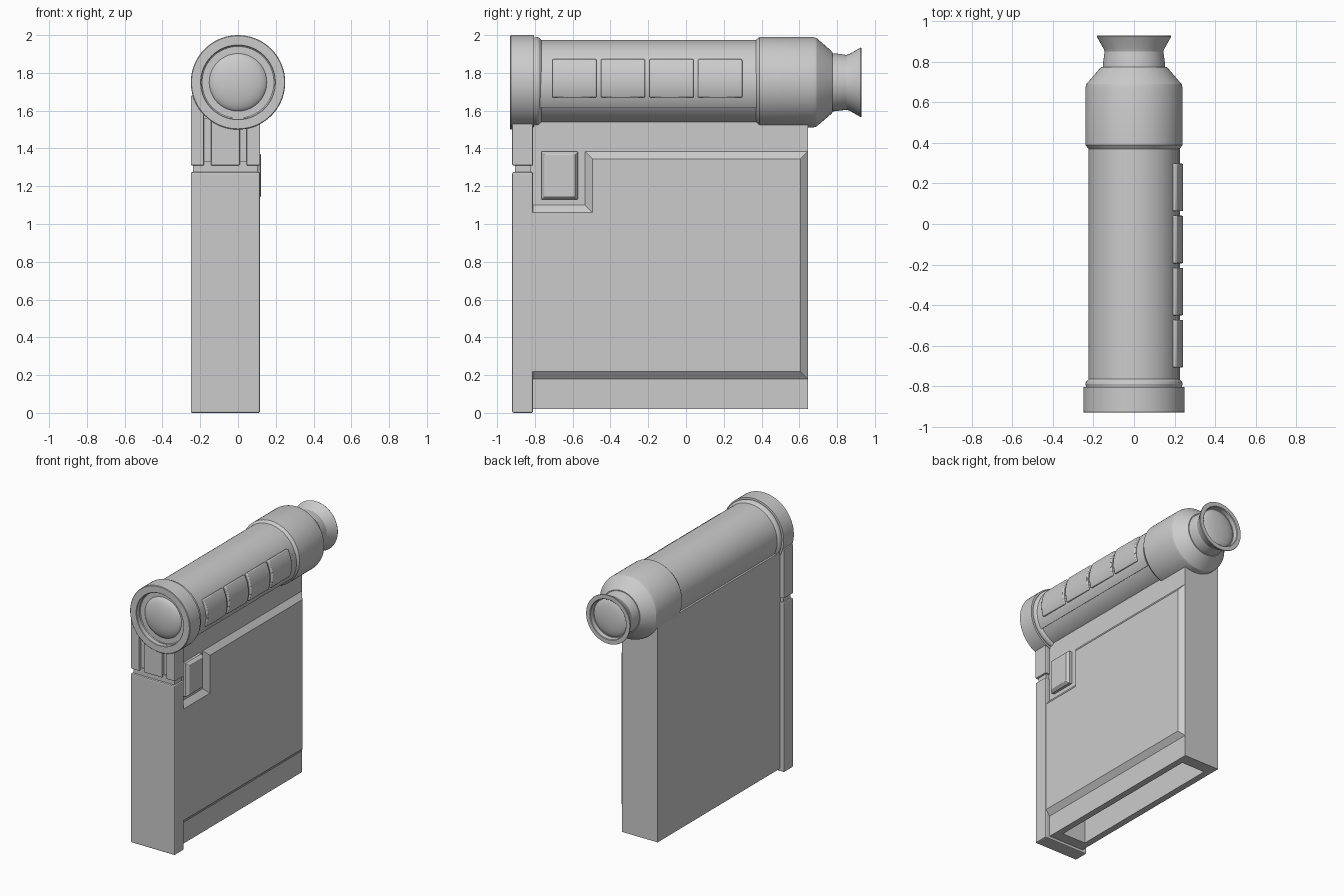
import bpy, bmesh
from math import sin, cos, radians, pi
from mathutils import Matrix, Vector

if "Cube" in bpy.data.objects:
    bpy.data.objects.remove(bpy.data.objects["Cube"], do_unlink=True)

grey = bpy.data.materials.new("plain_grey")
grey.use_nodes = True
grey.diffuse_color = (0.6, 0.6, 0.6, 1)
grey.node_tree.nodes["Principled BSDF"].inputs["Base Color"].default_value = (0.6, 0.6, 0.6, 1)

AXIS_Z = 1.75


def finish(name, bm, bevel=0.0, smooth=False):
    """Turn a bmesh into a named grey object, with optional bevel and smoothing."""
    bmesh.ops.recalc_face_normals(bm, faces=bm.faces)
    mesh = bpy.data.meshes.new(name)
    bm.to_mesh(mesh)
    bm.free()
    obj = bpy.data.objects.new(name, mesh)
    bpy.context.collection.objects.link(obj)
    mesh.materials.append(grey)
    if bevel:
        mod = obj.modifiers.new("soft_edges", "BEVEL")
        mod.width, mod.segments = bevel, 2
        mod.limit_method, mod.angle_limit = "ANGLE", radians(40)
    if smooth:
        bpy.ops.object.select_all(action="DESELECT")
        obj.select_set(True)
        bpy.context.view_layer.objects.active = obj
        bpy.ops.object.shade_smooth_by_angle(angle=radians(25))
    return obj


def box_mesh(x, y, z):
    bm = bmesh.new()
    centre = Vector([(a + b) / 2 for a, b in (x, y, z)])
    size = [b - a for a, b in (x, y, z)]
    bmesh.ops.create_cube(bm, size=1, matrix=Matrix.Translation(centre) @ Matrix.Diagonal((*size, 1)))
    return bm


def box(name, x, y, z, bevel=0.006):
    return finish(name, box_mesh(x, y, z), bevel)


def extrude(bm, face, vec):
    """Extrude one face and return the moved vertices."""
    new = bmesh.ops.extrude_face_region(bm, geom=[face], use_keep_orig=True)
    verts = [v for v in new["geom"] if isinstance(v, bmesh.types.BMVert)]
    bmesh.ops.translate(bm, vec=vec, verts=verts)


def lathe(name, profile):
    """Revolve (radius, y) points around the tube axis."""
    bm = bmesh.new()
    verts = [bm.verts.new((r, y, AXIS_Z)) for r, y in profile]
    edges = [bm.edges.new(pair) for pair in zip(verts, verts[1:])]
    bmesh.ops.spin(bm, geom=verts + edges, cent=(0, 0, AXIS_Z), axis=(0, 1, 0),
                   angle=2 * pi, steps=72)
    bmesh.ops.remove_doubles(bm, verts=bm.verts, dist=0.0005)
    return finish(name, bm, smooth=True)


def lens(name, radius, edge_y, peak_y):
    arc = [radians(90 * i / 10) for i in range(11)]
    return lathe(name, [(radius * sin(a), edge_y + (peak_y - edge_y) * cos(a)) for a in arc])


def arc_plate(name, y0, y1, low, high, r_low, r_high, bevel):
    """Curved plate hugging the tube between two angles."""
    steps = [k / 12 for k in range(13)]
    ring = [(r_low + (r_high - r_low) * t, low + (high - low) * t) for t in steps]
    ring += [(0.2, low + (high - low) * t) for t in reversed(steps)]
    bm = bmesh.new()
    face = bm.faces.new([bm.verts.new((r * cos(radians(a)), y0, AXIS_Z + r * sin(radians(a))))
                         for r, a in ring])
    extrude(bm, face, (0, y1 - y0, 0))
    return finish(name, bm, bevel, smooth=True)


# Main case with a deep slot underneath
bm = box_mesh((-0.215, 0.08), (-0.83, 0.645), (0.02, 1.65))
bottom = min(bm.faces, key=lambda f: f.calc_center_median().z)
bmesh.ops.inset_region(bm, faces=[bottom], thickness=0.07)
for v in bottom.verts:
    v.co.y *= 0.93
slot = bmesh.ops.extrude_face_region(bm, geom=[bottom])
bmesh.ops.delete(bm, geom=[bottom], context="FACES_ONLY")
bmesh.ops.translate(bm, vec=(0, 0, 0.3),
                    verts=[v for v in slot["geom"] if isinstance(v, bmesh.types.BMVert)])
finish("case", bm)

# Raised side panel with sloped edges and a notched corner
outline = [(-0.85, 0.18), (0.645, 0.18), (0.645, 1.385),
           (-0.535, 1.385), (-0.535, 1.1), (-0.85, 1.1)]
bm = bmesh.new()
face = bm.faces.new([bm.verts.new((0.08, y, z)) for y, z in outline])
bm.normal_update()
bmesh.ops.inset_region(bm, faces=[face], thickness=0.04, use_even_offset=True, use_boundary=True)
for v in face.verts:
    v.co.x += 0.033
    if v.co.y < -0.7:
        v.co.y = -0.83
finish("side_panel", bm)

# Side push button with a tapered cap
bm = box_mesh((0.07, 0.1), (-0.765, -0.573), (1.13, 1.385))
outer = max(bm.faces, key=lambda f: f.calc_center_median().x)
bmesh.ops.inset_region(bm, faces=[outer], thickness=0.022, depth=0.021)
finish("side_button", bm, 0.003)

# Front strip: long lower grip, narrow neck, three upper ribs over a backing
box("front_grip", (-0.25, 0.117), (-0.92, -0.81), (0, 1.275), 0.008)
box("front_neck", (-0.238, 0.103), (-0.905, -0.82), (1.25, 1.33), 0)
box("rib_backing", (-0.235, 0.1), (-0.895, -0.815), (1.31, 1.56), 0)
ribs = {"outer_rib": (-0.25, -0.18, 1.68), "middle_rib": (-0.143, 0.01, 1.55),
        "inner_rib": (0.045, 0.117, 1.565)}
for name, (x0, x1, top) in ribs.items():
    box(name, (x0, x1), (-0.92, -0.81), (1.31, top))

# Tube, front ring and tapered rear housing
lathe("front_ring", [(0.14, -0.89), (0.19, -0.89), (0.195, -0.895), (0.195, -0.928),
                     (0.198, -0.931), (0.246, -0.931), (0.25, -0.927), (0.25, -0.805), (0.2, -0.8)])
lathe("tube", [(0.2, -0.81), (0.236, -0.805), (0.24, -0.79), (0.237, -0.778), (0.224, -0.765),
               (0.224, 0.37), (0.24, 0.39), (0.24, 0.67), (0.235, 0.69),
               (0.168, 0.768), (0.16, 0.775), (0, 0.775)])
lathe("eyepiece", [(0.155, 0.76), (0.152, 0.8), (0.145, 0.85), (0.15, 0.865), (0.184, 0.925),
                   (0.182, 0.929), (0.152, 0.929), (0.148, 0.925), (0.145, 0.895), (0.12, 0.89)])
lens("front_lens", 0.156, -0.88, -0.93)
lens("eyepiece_lens", 0.145, 0.885, 0.92)

# Control strip and four curved buttons that follow the tube
arc_plate("control_strip", -0.775, 0.372, -36, 16, 0.233, 0.225, 0)
for i in range(4):
    start = -0.708 + i * 0.257
    arc_plate("tube_button_%d" % (i + 1), start, start + 0.235, -20, 31, 0.243, 0.243, 0.007)
